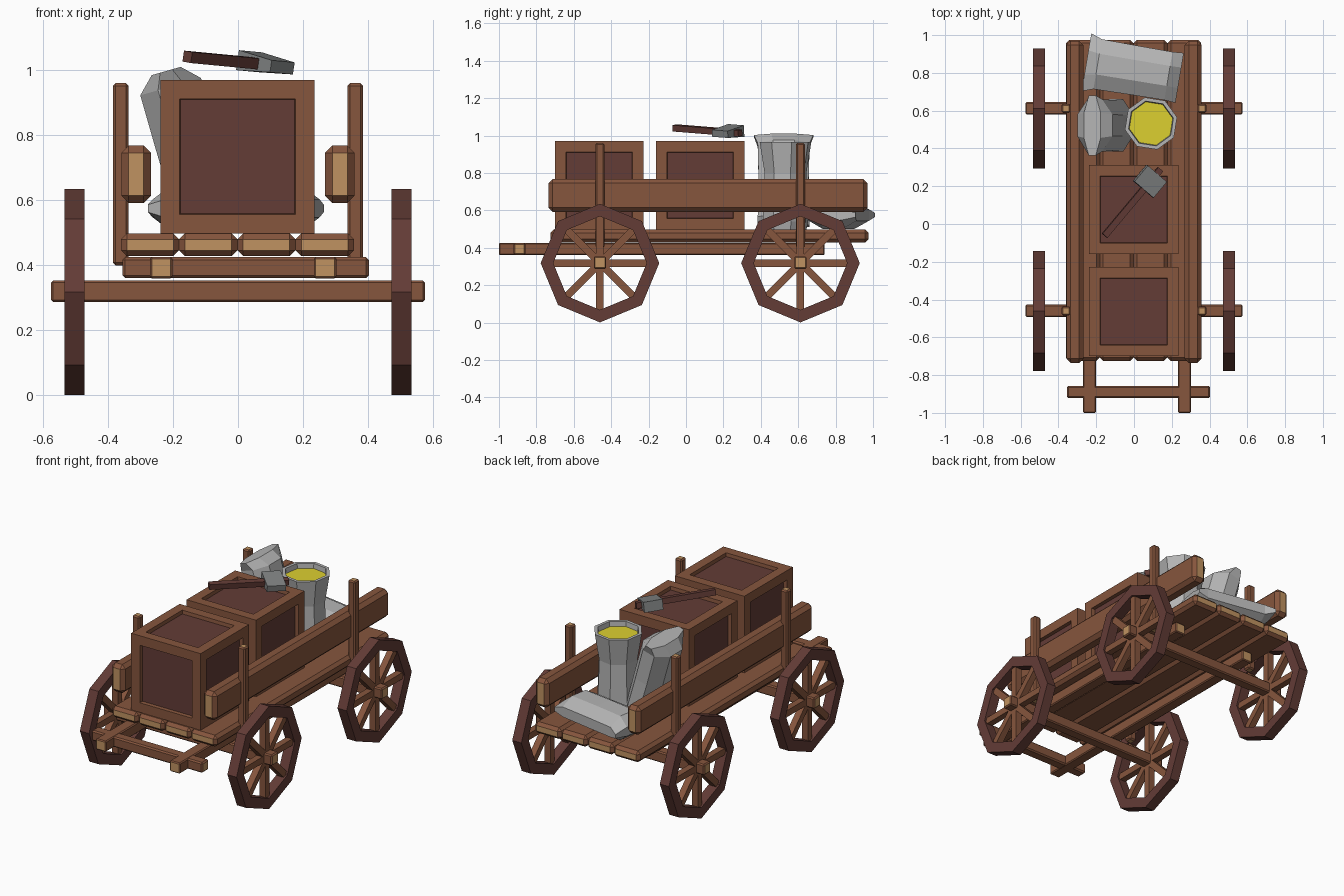
import bpy, bmesh, math
from mathutils import Matrix, Vector

if "Cube" in bpy.data.objects:
    bpy.data.objects.remove(bpy.data.objects["Cube"])


def material(name, rgb):
    m = bpy.data.materials.new(name)
    m.diffuse_color = (*rgb, 1)
    m.use_nodes = True
    m.node_tree.nodes["Principled BSDF"].inputs["Base Color"].default_value = m.diffuse_color
    return m


BROWN = material("brown wood", (0.24, 0.092, 0.047))
DARK = material("dark red wood", (0.125, 0.045, 0.037))
TAN = material("cut wood end", (0.53, 0.29, 0.12))
CLOTH = material("grey cloth", (0.46, 0.46, 0.46))
GRAIN = material("yellow grain", (0.72, 0.63, 0.03))
IRON = material("iron grey", (0.22, 0.23, 0.23))


def finish(name, bm, mats, matrix=None):
    bmesh.ops.recalc_face_normals(bm, faces=bm.faces[:])
    if matrix:
        bm.transform(matrix)
    me = bpy.data.meshes.new(name)
    bm.to_mesh(me)
    bm.free()
    for m in mats:
        me.materials.append(m)
    ob = bpy.data.objects.new(name, me)
    bpy.context.collection.objects.link(ob)
    return ob


def box(lo, hi):
    bm = bmesh.new()
    bmesh.ops.create_cube(bm, size=1)
    for v in bm.verts:
        v.co = Vector([lo[i] + (v.co[i] + 0.5) * (hi[i] - lo[i]) for i in range(3)])
    return bm


def beam(name, lo, hi, axis, bevel=0.012):
    """Chamfered timber with pale end grain along its axis."""
    bm = box(lo, hi)
    bmesh.ops.bevel(bm, geom=bm.edges[:], offset=bevel, segments=1, affect='EDGES')
    bm.normal_update()
    for f in bm.faces:
        f.material_index = 1 if abs(f.normal[axis]) > 0.99 else 0
    return finish(name, bm, [BROWN, TAN])


def loft(sections, sides=8, phase=0.5):
    """Rings (z, rx, ry) joined into a skin, capped at both ends."""
    bm = bmesh.new()
    rings = []
    for z, rx, ry in sections:
        rings.append([bm.verts.new((rx * math.cos((i + phase) * math.tau / sides),
                                    ry * math.sin((i + phase) * math.tau / sides), z))
                      for i in range(sides)])
    for a, b in zip(rings, rings[1:]):
        for i in range(sides):
            j = (i + 1) % sides
            bm.faces.new((a[i], a[j], b[j], b[i]))
    bm.faces.new(rings[0])
    cap = bm.faces.new(rings[-1])
    return bm, cap


# Floor planks
for i in range(4):
    x = -0.36 + i * 0.179
    beam(f"floor_plank_{i}", (x, -0.725, 0.428), (x + 0.179, 0.975, 0.498), 1, 0.018)

# Shafts under the floor and front crossbar
for i, x in enumerate((-0.236, 0.268)):
    beam(f"shaft_{i}", (x - 0.035, -1.0, 0.36), (x + 0.035, 0.74, 0.426), 1, 0.006)
beam("front_crossbar", (-0.355, -0.922, 0.361), (0.402, -0.857, 0.425), 0, 0.008)

# Side boards
for s in (-1, 1):
    a, b = sorted((s * 0.268, s * 0.358))
    beam(f"side_board_{s}", (a, -0.735, 0.592), (b, 0.97, 0.768), 1, 0.022)

# Axles, posts and wheels
for y in (-0.46, 0.612):
    beam(f"axle_{y}", (-0.575, y - 0.033, 0.287), (0.575, y + 0.033, 0.354), 0, 0.007)
    for s in (-1, 1):
        a, b = sorted((s * 0.336, s * 0.384))
        beam(f"post_{y}_{s}", (a, y - 0.024, 0.4), (b, y + 0.024, 0.96), 2, 0.008)
        # Octagonal rim
        bm = bmesh.new()
        rings = []
        for k in range(8):
            t = k * math.tau / 8
            rings.append([bm.verts.new((x, r * math.cos(t), r * math.sin(t)))
                          for x, r in ((-0.031, 0.25), (0.031, 0.25), (0.031, 0.317), (-0.031, 0.317))])
        for k in range(8):
            p, q = rings[k], rings[(k + 1) % 8]
            for i in range(4):
                j = (i + 1) % 4
                bm.faces.new((p[i], p[j], q[j], q[i]))
        place = Matrix.Translation((s * 0.503, y, 0.318))
        finish(f"wheel_rim_{y}_{s}", bm, [DARK], place)
        # Spokes: four bars across the hub
        for k in range(4):
            bm = box((-0.02, -0.02, -0.262), (0.02, 0.02, 0.262))
            finish(f"spokes_{y}_{s}_{k}", bm, [BROWN],
                   place @ Matrix.Rotation(k * math.pi / 4, 4, 'X'))

# Crates with recessed panels on every side
for i, y in enumerate((-0.70, -0.16)):
    bm = box((-0.238, y, 0.498), (0.235, y + 0.472, 0.97))
    panels = bm.faces[:]
    bmesh.ops.inset_individual(bm, faces=panels, thickness=0.083)
    bmesh.ops.inset_individual(bm, faces=panels, thickness=0.003, depth=-0.022)
    for f in panels:
        f.material_index = 1
    finish(f"crate_{i}", bm, [BROWN, DARK])

# Open sack filled with grain
bm, cap = loft([(0.498, 0.115, 0.115), (0.54, 0.125, 0.125), (0.80, 0.115, 0.115),
                (0.965, 0.142, 0.142), (0.965, 0.122, 0.122), (0.935, 0.118, 0.118)], phase=0.3)
cap.material_index = 1
finish("open_sack", bm, [CLOTH, GRAIN], Matrix.Translation((0.09, 0.532, 0)))

# Closed sack leaning on the left board
bm, cap = loft([(-0.25, 0.05, 0.15), (-0.21, 0.10, 0.15), (0, 0.105, 0.145),
                (0.20, 0.105, 0.15), (0.25, 0.05, 0.172)])
finish("leaning_sack", bm, [CLOTH],
       Matrix.Translation((-0.152, 0.522, 0.757)) @ Matrix.Rotation(math.radians(-16), 4, 'Y'))

# Closed sack lying across the back
bm, cap = loft([(-0.25, 0.03, 0.168), (-0.19, 0.08, 0.145), (0, 0.082, 0.142),
                (0.19, 0.08, 0.14), (0.25, 0.03, 0.145)])
finish("lying_sack", bm, [CLOTH],
       Matrix.Translation((-0.005, 0.815, 0.575)) @ Matrix.Rotation(math.radians(-9.5), 4, 'Z')
       @ Matrix.Rotation(math.radians(90), 4, 'Y'))

# Hammer above the second crate: local y runs along the handle
tilt = (Matrix.Translation((0.085, 0.225, 1.018)) @ Matrix.Rotation(math.radians(-40), 4, 'Z')
        @ Matrix.Rotation(math.radians(-3.5), 4, 'X') @ Matrix.Rotation(math.radians(8), 4, 'Y'))
finish("hammer_handle", box((-0.017, -0.375, -0.017), (0.017, 0.085, 0.017)), [DARK], tilt)
bm = box((-0.068, -0.055, -0.031), (0.068, 0.055, 0.031))
for v in bm.verts:
    if v.co.x > 0:
        v.co.z *= 0.6
finish("hammer_head", bm, [IRON], tilt)
